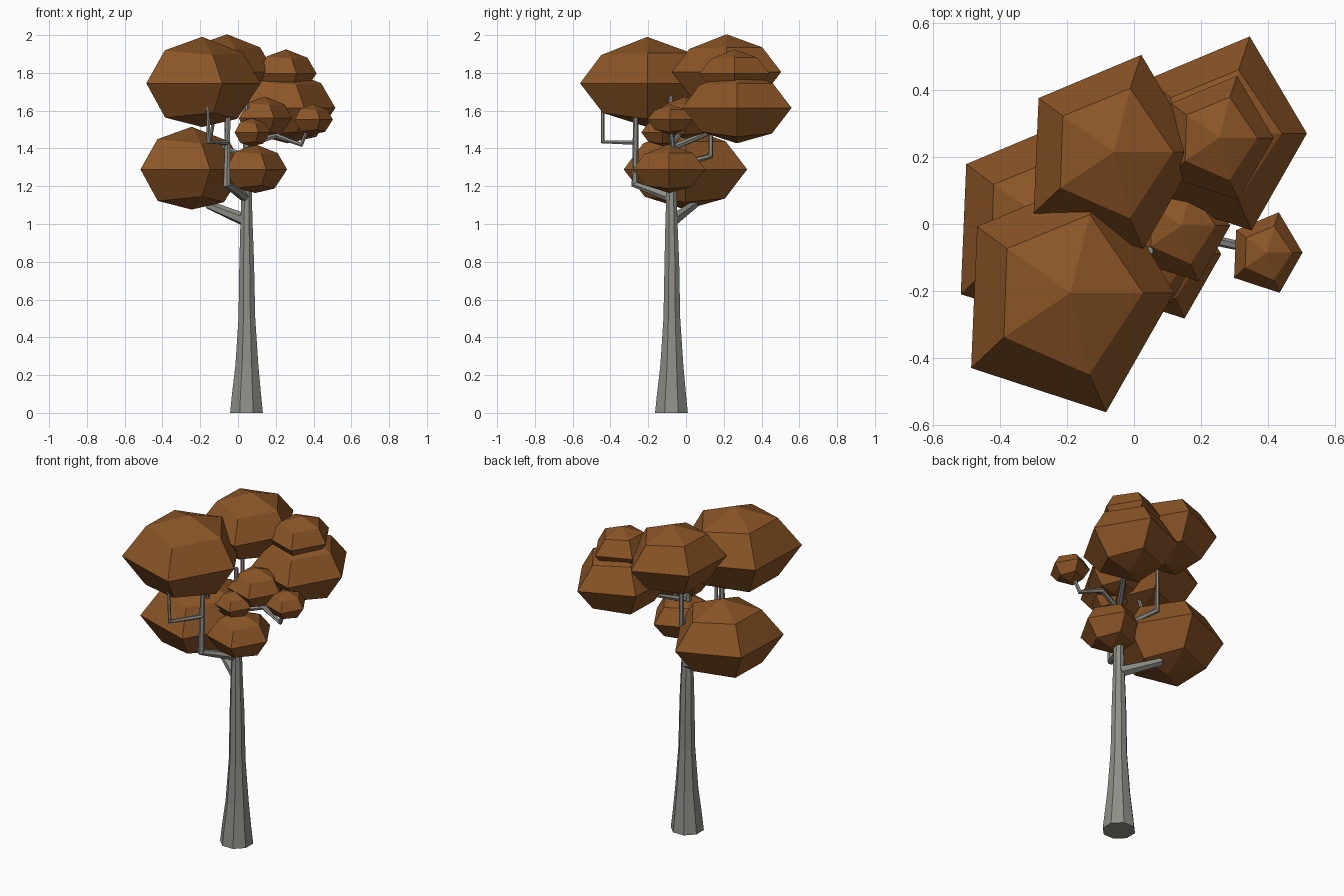
import bpy, bmesh, math
from mathutils import Vector

if "Cube" in bpy.data.objects:
    bpy.data.objects.remove(bpy.data.objects["Cube"])


def material(name, rgb):
    m = bpy.data.materials.new(name)
    m.diffuse_color = (*rgb, 1)
    m.use_nodes = True
    m.node_tree.nodes["Principled BSDF"].inputs["Base Color"].default_value = m.diffuse_color
    return m


LEAF = material("autumn_brown", (0.255, 0.09, 0.019))
BARK = material("grey_bark", (0.275, 0.275, 0.25))


def skin(name, rings, mat, tips=None):
    """Join equal rings of points with faces; close ends with tips or flat caps."""
    bm = bmesh.new()
    vs = [[bm.verts.new(p) for p in r] for r in rings]
    n = len(vs[0])
    for a, b in zip(vs, vs[1:]):
        for i in range(n):
            j = (i + 1) % n
            bm.faces.new((a[i], a[j], b[j], b[i]))
    if tips:
        for ring, tip in zip((vs[0], vs[-1]), tips):
            t = bm.verts.new(tip)
            for i in range(n):
                bm.faces.new((ring[i], ring[(i + 1) % n], t))
    else:
        bm.faces.new(vs[0])
        bm.faces.new(vs[-1])
    bmesh.ops.recalc_face_normals(bm, faces=bm.faces)
    me = bpy.data.meshes.new(name)
    bm.to_mesh(me)
    bm.free()
    me.materials.append(mat)
    ob = bpy.data.objects.new(name, me)
    bpy.context.collection.objects.link(ob)
    return ob


def tube(name, path, radii, sides):
    """Tapered faceted tube along a path."""
    pts = [Vector(p) for p in path]
    rings = []
    for k, p in enumerate(pts):
        d = Vector((0, 0, 0))
        if k > 0:
            d += (p - pts[k - 1]).normalized()
        if k < len(pts) - 1:
            d += (pts[k + 1] - p).normalized()
        q = Vector((0, 0, 1)).rotation_difference(d.normalized())
        rings.append([p + q @ Vector((radii[k] * math.cos(a), radii[k] * math.sin(a), 0))
                      for a in (2 * math.pi * (i + .5) / sides for i in range(sides))])
    return skin(name, rings, BARK)


# Foliage clump: slightly irregular five-sided ball, reused at many sizes
LOW = [(.52, 0, -.53), (.17, .64, -.47), (-.53, .38, -.51), (-.55, -.39, -.51), (.17, -.66, -.44)]
MID = [(.87, 0, 0), (.28, 1, 0), (-.78, .555, 0), (-.83, -.63, 0), (.30, -1, 0)]
TOP = [(.61, 0, .45), (.165, .655, .45), (-.53, .37, .49), (-.555, -.37, .49), (.16, -.685, .42)]
TIPS = [(0, 0, -.65), (0, 0, .69)]

# centre x, y, z and size
CLUMPS = [
    (-.19, -.205, 1.745, .356), (-.059, .215, 1.805, .289), (.264, .27, 1.615, .289),
    (.255, .257, 1.797, .185), (-.245, -.003, 1.289, .327), (.093, -.09, 1.289, .192),
    (.142, -.005, 1.56, .166), (.398, -.085, 1.552, .12), (.075, -.125, 1.485, .112),
]
for i, (x, y, z, s) in enumerate(CLUMPS):
    place = lambda pts: [Vector((x, y, z)) + s * Vector(p) for p in pts]
    skin(f"foliage_{i + 1}", [place(LOW), place(MID), place(TOP)], LEAF, place(TIPS))

# Trunk: flared at the root
tube("trunk",
     [(.045, -.077, 0), (.045, -.077, .1), (.047, -.075, .25), (.047, -.075, .5), (.046, -.075, .8),
      (.045, -.077, 1.0), (.046, -.077, 1.2), (.045, -.08, 1.45), (.045, -.08, 1.68)],
     [.094, .083, .066, .048, .042, .035, .028, .02, .012], 8)

# Branches: path and radii
BRANCHES = [
    ("left_branch", [(.04, -.07, 1.02), (-.15, .04, 1.10), (-.2, .03, 1.25)], [.034, .026, .015]),
    ("front_branch", [(.04, -.08, 1.14), (-.06, -.27, 1.21), (-.052, -.265, 1.62)], [.027, .021, .013]),
    ("front_twig", [(-.052, -.265, 1.43), (-.155, -.44, 1.435), (-.16, -.442, 1.62)], [.013, .012, .009]),
    ("back_branch", [(.045, -.08, 1.30), (-.06, .13, 1.36), (-.06, .13, 1.68)], [.019, .015, .01]),
    ("back_right_branch", [(.045, -.08, 1.40), (.2, .16, 1.50), (.25, .25, 1.6)], [.017, .014, .01]),
    ("right_branch", [(.045, -.08, 1.42), (.2, -.04, 1.468), (.335, -.07, 1.42), (.385, -.085, 1.54)],
     [.016, .016, .014, .01]),
    ("upper_left_branch", [(.045, -.08, 1.36), (-.15, -.08, 1.43), (-.12, -.12, 1.6)], [.015, .013, .01]),
]
for name, path, radii in BRANCHES:
    tube(name, path, radii, 6)
